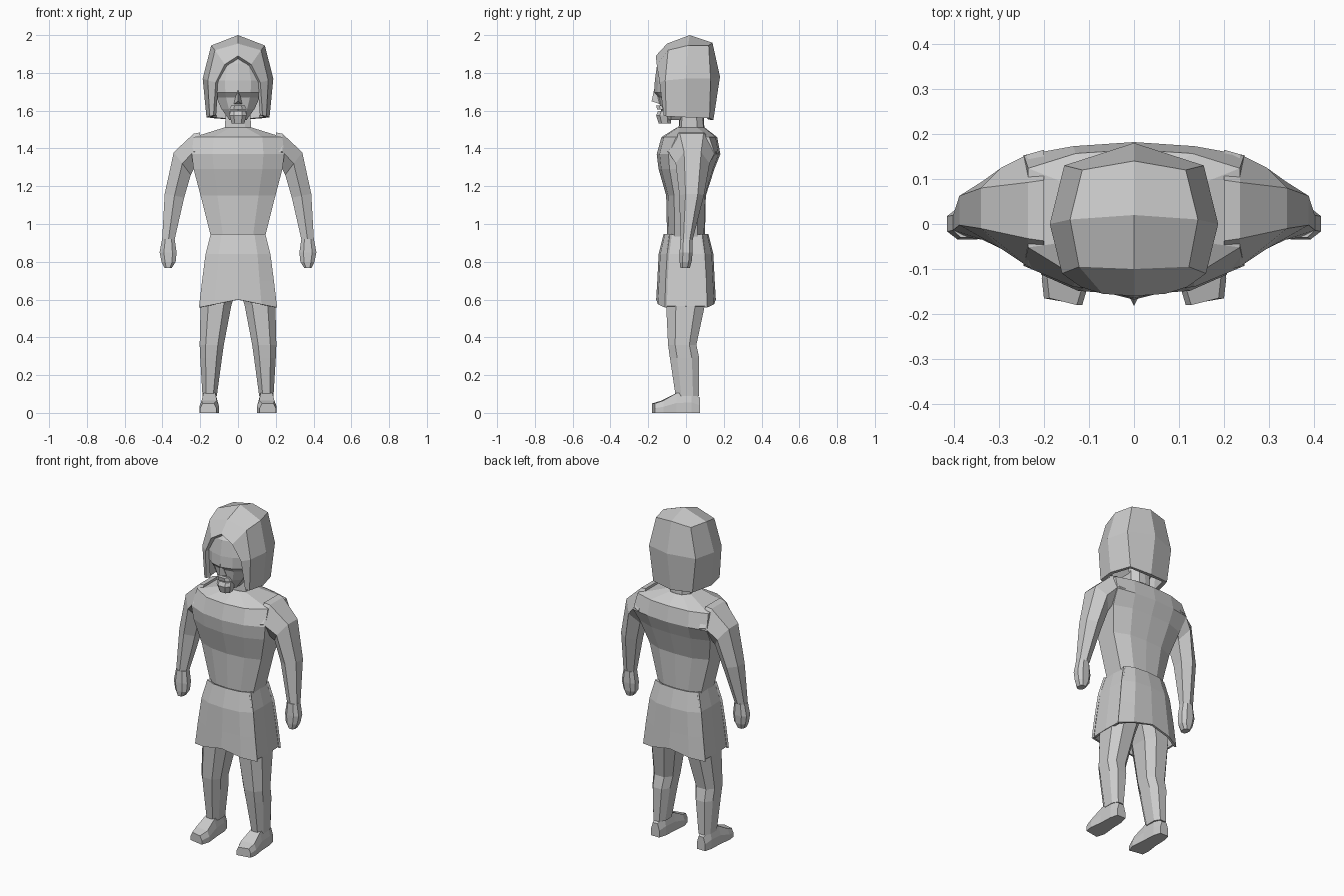
import bpy, bmesh
from mathutils import Vector

grey = bpy.data.materials.new("plain_grey")
grey.diffuse_color = (0.6, 0.6, 0.6, 1)


def make(name, verts, faces, mirror=False, thick=0, centre=None):
    """Mesh from points and faces, facing away from centre, optionally mirrored in x."""
    bm = bmesh.new()
    vs = [bm.verts.new(v) for v in verts]
    for f in faces:
        bm.faces.new([vs[i] for i in f])
    bmesh.ops.recalc_face_normals(bm, faces=bm.faces)
    if centre:
        c = Vector(centre)
        if sum(f.normal.dot(f.calc_center_median() - c) for f in bm.faces) < 0:
            bmesh.ops.reverse_faces(bm, faces=bm.faces)
    me = bpy.data.meshes.new(name)
    bm.to_mesh(me)
    bm.free()
    me.materials.append(grey)
    ob = bpy.data.objects.new(name, me)
    bpy.context.collection.objects.link(ob)
    if mirror:
        m = ob.modifiers.new("mirror", 'MIRROR')
        m.use_clip = True
    if thick:
        s = ob.modifiers.new("thickness", 'SOLIDIFY')
        s.thickness = thick
        s.offset = -1
    return ob


def loft(name, rings, mirror=False):
    """Closed skin through rings with the same point count."""
    n = len(rings[0])
    faces = [list(range(n)), [(len(rings) - 1) * n + i for i in range(n)]]
    for r in range(len(rings) - 1):
        for i in range(n):
            j = (i + 1) % n
            faces.append([r * n + i, r * n + j, (r + 1) * n + j, (r + 1) * n + i])
    return make(name, [p for r in rings for p in r], faces, mirror)


def body_ring(z, w, yf, yb, kf=0.6, kb=0.6, mid=0.55):
    """Symmetric section: centre, mid and side points at front and back."""
    half = [(mid * w, yf * 0.9), (w, yf * kf), (w, yb * kb), (mid * w, yb * 0.95)]
    pts = [(0, yf)] + half + [(0, yb)] + [(-x, y) for x, y in reversed(half)]
    return [(x, y, z) for x, y in pts]


def limb_ring(z, x0, x1, y0, y1, c=0.25):
    """Rectangle with cut corners."""
    a, b = (x1 - x0) * c, (y1 - y0) * c
    return [(x, y, z) for x, y in ((x0 + a, y0), (x1 - a, y0), (x1, y0 + b), (x1, y1 - b),
                                   (x1 - a, y1), (x0 + a, y1), (x0, y1 - b), (x0, y0 + b))]


# torso and neck
loft("torso", [
    body_ring(0.92, 0.14, -0.10, 0.10),
    body_ring(1.15, 0.198, -0.105, 0.105),
    body_ring(1.29, 0.235, -0.145, 0.15, 0.6, 0.7),
    body_ring(1.37, 0.245, -0.155, 0.182, 0.6, 0.84),
    body_ring(1.46, 0.235, -0.13, 0.165, 0.4, 0.75),
    body_ring(1.51, 0.075, -0.05, 0.10)])
loft("neck", [
    body_ring(1.47, 0.07, -0.04, 0.10, 0.6, 0.6),
    body_ring(1.62, 0.065, -0.035, 0.09, 0.6, 0.6)])


# arms: inner and outer points of each section, with front and back depth
def arm_ring(xo, zo, xi, zi, yf, yb):
    ym, xm, zm = (yf + yb) / 2, (xo + xi) / 2, (zo + zi) / 2
    d = (yb - yf) * 0.25
    return [(xo, ym - d, zo), (xo, ym + d, zo), (xm, yb, zm),
            (xi, ym + d, zi), (xi, ym - d, zi), (xm, yf, zm)]


loft("arm", [
    arm_ring(0.20, 1.485, 0.20, 1.27, -0.105, 0.165),
    arm_ring(0.235, 1.478, 0.235, 1.29, -0.095, 0.155),
    arm_ring(0.34, 1.38, 0.25, 1.26, -0.055, 0.125),
    arm_ring(0.388, 1.16, 0.285, 1.14, -0.035, 0.095),
    arm_ring(0.402, 0.91, 0.335, 0.92, -0.03, 0.035)], True)
loft("hand", [
    limb_ring(0.92, 0.335, 0.402, -0.03, 0.035),
    limb_ring(0.85, 0.325, 0.415, -0.034, 0.035),
    limb_ring(0.80, 0.33, 0.405, -0.034, 0.03),
    limb_ring(0.768, 0.35, 0.39, -0.03, 0.02)], True)

# legs
loft("leg", [
    limb_ring(0.90, 0.0, 0.135, -0.09, 0.09),
    limb_ring(0.66, 0.006, 0.185, -0.10, 0.11),
    limb_ring(0.57, 0.035, 0.198, -0.105, 0.10),
    limb_ring(0.36, 0.075, 0.203, -0.095, 0.055),
    limb_ring(0.29, 0.085, 0.2, -0.085, 0.07),
    limb_ring(0.09, 0.112, 0.188, -0.055, 0.068)], True)


# feet: sections from heel to toe
def foot_ring(y, x0, x1, h, skew=0):
    t = 0.012
    return [(x0, y - skew, 0), (x1, y, 0), (x1, y, h * 0.5),
            (x1 - t, y, h), (x0 + t, y - skew, h), (x0, y - skew, h * 0.5)]


loft("foot", [
    foot_ring(0.075, 0.125, 0.18, 0.08),
    foot_ring(0.03, 0.112, 0.192, 0.11),
    foot_ring(-0.05, 0.108, 0.195, 0.105),
    foot_ring(-0.12, 0.10, 0.205, 0.065, 0.01),
    foot_ring(-0.165, 0.115, 0.20, 0.05, 0.015)], True)


# skirt: front and back flaps plus narrower side panels
def panel(name, rows, mirror, centre):
    n = len(rows[0])
    faces = [(r * n + i, r * n + i + 1, (r + 1) * n + i + 1, (r + 1) * n + i)
             for r in range(len(rows) - 1) for i in range(n - 1)]
    make(name, [p for r in rows for p in r], faces, mirror, 0.012, centre)


for name, s in (("skirt_front", -1), ("skirt_back", 1)):
    rows = []
    for z, w, y, ye, dz in ((0.948, 0.145, 0.118, 0.085, 0), (0.84, 0.172, 0.145, 0.10, 0),
                            (0.70, 0.19, 0.152, 0.108, 0), (0.60, 0.207, 0.158, 0.112, -0.042)):
        rows.append([(0, s * y, z), (w * 0.6, s * y * 0.94, z + dz * 0.6),
                     (w, s * ye, z + dz)])
    panel(name, rows, True, (0, 0, 0.75))
panel("skirt_side", [
    [(w, -y, z), (w + 0.005, 0, z), (w, y, z)]
    for z, w, y in ((0.945, 0.138, 0.09), (0.84, 0.165, 0.103), (0.565, 0.197, 0.11))],
    True, (0, 0, 0.75))

# head with brow ledge above recessed eyes
loft("head", [
    body_ring(1.55, 0.045, -0.115, 0.06, 0.7),
    body_ring(1.61, 0.088, -0.135, 0.08, 0.6),
    body_ring(1.67, 0.115, -0.145, 0.09, 0.6),
    body_ring(1.695, 0.122, -0.168, 0.10, 0.65),
    body_ring(1.76, 0.125, -0.165, 0.10, 0.7),
    body_ring(1.85, 0.10, -0.152, 0.10, 0.75),
    body_ring(1.90, 0.06, -0.11, 0.08, 0.7)])
make("nose", [(0, -0.165, 1.73), (0.022, -0.14, 1.635), (-0.022, -0.14, 1.635),
              (0, -0.182, 1.65), (0, -0.12, 1.66)],
     [(0, 1, 3), (0, 3, 2), (3, 1, 2), (0, 4, 1), (0, 2, 4), (1, 4, 2)])

# short beard and moustache
loft("beard", [
    limb_ring(1.533, -0.034, 0.034, -0.145, -0.08),
    limb_ring(1.575, -0.045, 0.045, -0.158, -0.08),
    limb_ring(1.598, -0.042, 0.042, -0.148, -0.08)])
loft("moustache", [
    limb_ring(1.605, -0.047, 0.047, -0.153, -0.09),
    limb_ring(1.628, -0.035, 0.035, -0.158, -0.09)])

# bobbed hair, one half mirrored: rows run from back centre to front side
hair = [
    (0, 0.145, 1.55), (0.13, 0.125, 1.56), (0.167, 0, 1.565), (0.15, -0.105, 1.57),
    (0, 0.18, 1.78), (0.155, 0.13, 1.77), (0.187, 0, 1.77), (0.16, -0.11, 1.76),
    (0, 0.14, 1.96), (0.115, 0.12, 1.945), (0.142, 0.01, 1.945), (0.122, -0.095, 1.92),
    (0, 0.02, 2.0), (0, -0.10, 1.955),
    (0.13, -0.118, 1.575), (0.118, -0.14, 1.75), (0.07, -0.155, 1.845), (0, -0.16, 1.89)]
hair_faces = [(r + i, r + i + 1, r + i + 5, r + i + 4) for r in (0, 4) for i in range(3)]
hair_faces += [(8, 9, 10, 12), (12, 10, 11, 13), (13, 11, 16, 17), (7, 15, 16, 11), (3, 14, 15, 7)]
make("hair", hair, hair_faces, True, 0.025, (0, 0, 1.75))
